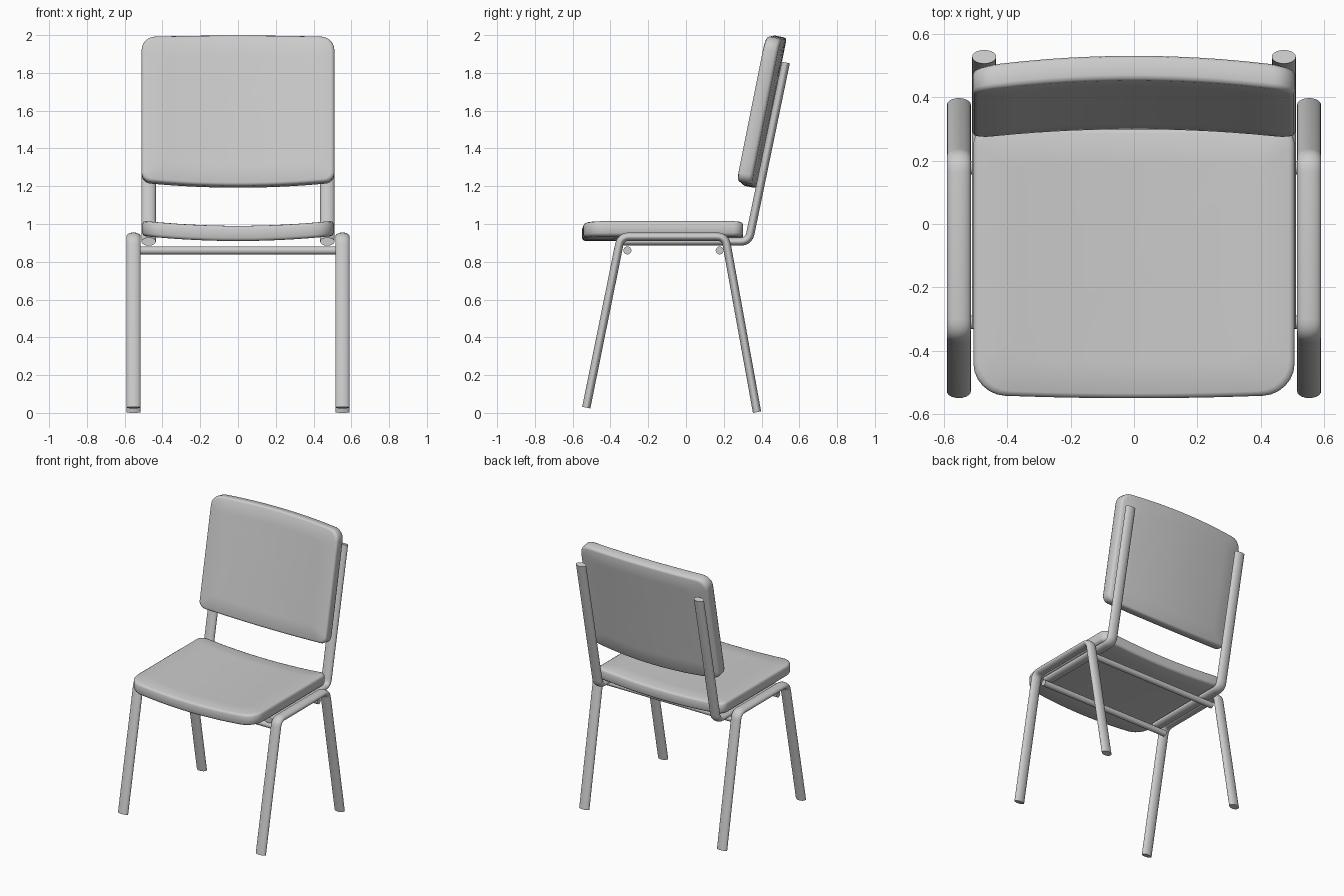
import bpy, bmesh
from math import sin, cos, pi, radians
from mathutils import Vector, Matrix

if "Cube" in bpy.data.objects:
    bpy.data.objects.remove(bpy.data.objects["Cube"])


def finish(name, bm, angle=40):
    bmesh.ops.recalc_face_normals(bm, faces=bm.faces)
    me = bpy.data.meshes.new(name)
    bm.to_mesh(me)
    bm.free()
    ob = bpy.data.objects.new(name, me)
    bpy.context.collection.objects.link(ob)
    bpy.ops.object.select_all(action='DESELECT')
    ob.select_set(True)
    bpy.context.view_layer.objects.active = ob
    bpy.ops.object.shade_smooth_by_angle(angle=radians(angle))
    return ob


def bridge(bm, a, b):
    n = len(a)
    for i in range(n):
        bm.faces.new((a[i], a[(i + 1) % n], b[(i + 1) % n], b[i]))


def round_path(pts, r, steps=6):
    """Replace the inner corners of a polyline by smooth bends."""
    pts = [Vector(p) for p in pts]
    out = [pts[0]]
    for p, c, n in zip(pts, pts[1:], pts[2:]):
        a = c + (p - c).normalized() * r
        b = c + (n - c).normalized() * r
        for k in range(steps + 1):
            t = k / steps
            out.append(a * (1 - t) ** 2 + c * 2 * t * (1 - t) + b * t * t)
    return out + [pts[-1]]


def tube(name, x, pts, bend, rx=0.038, rn=0.022, sides=20):
    """Sweep a flattened oval along a (y, z) path at a fixed x."""
    path = round_path(pts, bend)
    bm = bmesh.new()
    rings = []
    for i, p in enumerate(path):
        d = (path[min(i + 1, len(path) - 1)] - path[max(i - 1, 0)]).normalized()
        ring = []
        for k in range(sides):
            a = 2 * pi * k / sides
            w = rn * sin(a)
            ring.append(bm.verts.new((x + rx * cos(a), p.x - d.y * w, p.y + d.x * w)))
        rings.append(ring)
    for a, b in zip(rings, rings[1:]):
        bridge(bm, a, b)
    bm.faces.new(rings[0])
    bm.faces.new(rings[-1])
    return finish(name, bm)


def outline(hw, hh, r_low, r_high, bow_low, bow_high):
    """Rounded rectangle with gently bowed lower and upper edges."""
    pts = []
    corners = [(1, 1, r_high, 0), (-1, 1, r_high, 1), (-1, -1, r_low, 2), (1, -1, r_low, 3)]
    for sx, sy, r, q in corners:
        for k in range(7):
            a = (q + k / 6) * pi / 2
            pts.append(Vector((sx * (hw - r) + r * cos(a), sy * (hh - r) + r * sin(a))))
    dense = []
    for a, b in zip(pts, pts[1:] + pts[:1]):
        n = max(1, round((b - a).length / 0.08))
        dense += [a.lerp(b, k / n) for k in range(n)]
    for p in dense:
        bow = bow_high if p.y > 0 else bow_low
        p.y -= p.y / hh * bow * (p.x / hw) ** 2
    return dense


def cushion(name, hw, shape, thick, sag, matrix):
    """Soft-edged panel, curved across its width (sides raised by sag)."""
    h, e = thick / 2, 0.016
    edge = [(e, h), (e * 0.3, h - e * 0.3), (0, h - e)]
    inner = [(0.12, h), (0.26, h), (0.37, h)]
    prof = inner[::-1] + edge + [(i, -w) for i, w in edge[::-1] + inner]
    bm = bmesh.new()
    rings = []
    for inset, w in prof:
        s = 1 - inset / 0.45
        rings.append([bm.verts.new((p.x * s, p.y * s, w + sag * (p.x * s / hw) ** 2))
                      for p in shape])
    for a, b in zip(rings, rings[1:]):
        bridge(bm, a, b)
    for ring, w in ((rings[0], h), (rings[-1], -h)):
        c = bm.verts.new((0, 0, w))
        for i in range(len(ring)):
            bm.faces.new((ring[i], ring[(i + 1) % len(ring)], c))
    bm.transform(matrix)
    return finish(name, bm, 50)


# Seat, dished across its width
cushion("seat", 0.507, outline(0.507, 0.426, 0.1, 0.05, 0.012, 0.0), 0.08, 0.027,
        Matrix.Translation((0, -0.124, 0.95)))

# Backrest, leaning back with its sides curving forward
cushion("backrest", 0.51, outline(0.51, 0.406, 0.045, 0.07, 0.02, 0.015), 0.08, 0.034,
        Matrix.Translation((0, 0.415, 1.595)) @ Matrix.Rotation(radians(90 - 11.3), 4, 'X'))

for side, label in ((1, "right"), (-1, "left")):
    # Front and rear legs bent from one tube
    tube("leg_frame_" + label, side * 0.553,
         [(-0.528, 0.028), (-0.345, 0.933), (0.208, 0.933), (0.376, 0.004)], 0.045)
    # Seat rail that turns up into the backrest post
    tube("back_post_" + label, side * 0.473,
         [(-0.33, 0.907), (0.332, 0.907), (0.528, 1.855)], 0.045)

# Crossbars under the seat
for label, y in (("front", -0.31), ("rear", 0.178)):
    bm = bmesh.new()
    bmesh.ops.create_cone(bm, cap_ends=True, segments=20, radius1=0.021, radius2=0.021,
                          depth=1.05, matrix=Matrix.Translation((0, y, 0.86))
                          @ Matrix.Rotation(pi / 2, 4, 'Y'))
    finish("crossbar_" + label, bm)
